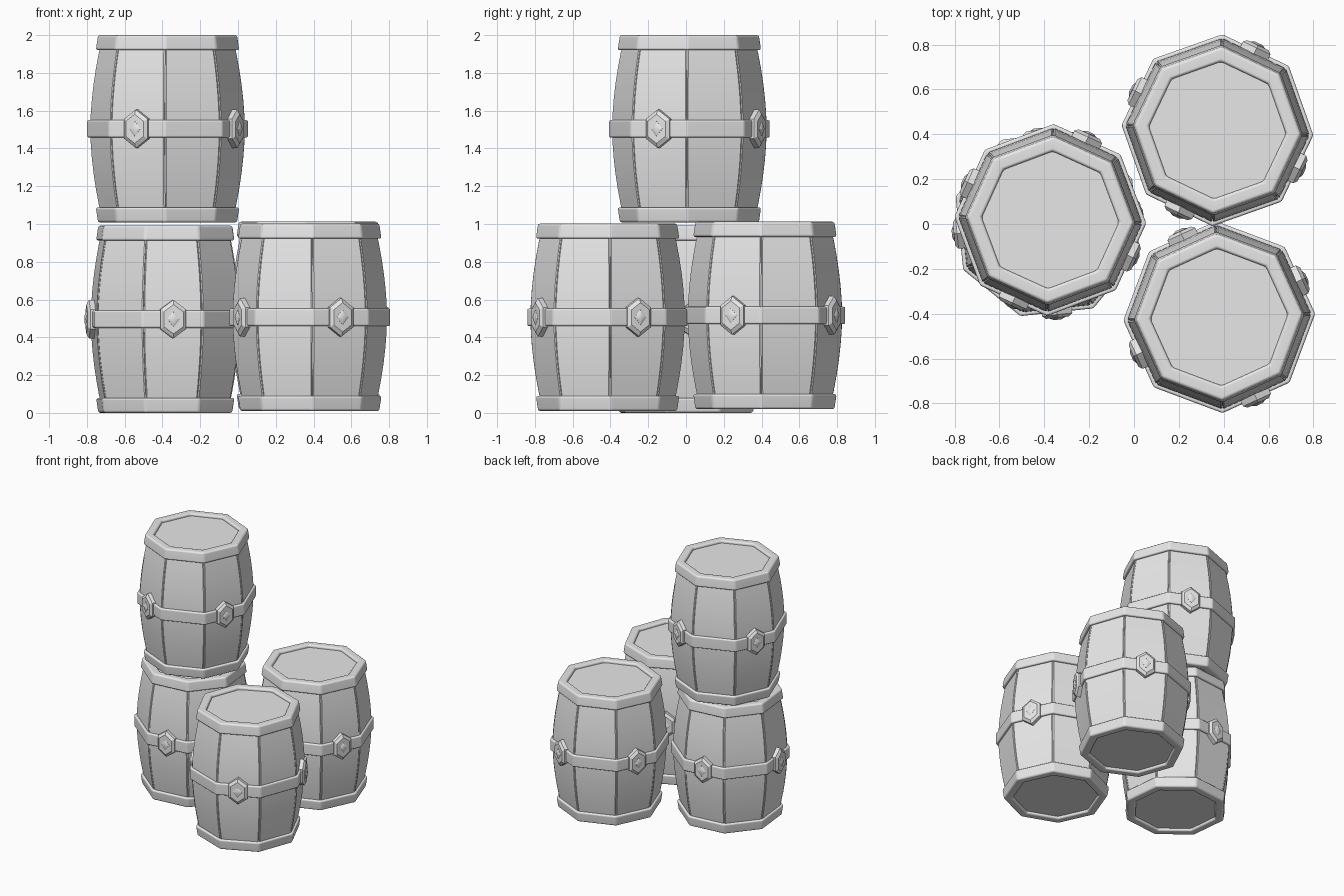
import bpy, bmesh, math
from mathutils import Vector, Matrix

cube = bpy.data.objects.get("Cube")
if cube:
    bpy.data.objects.remove(cube, do_unlink=True)

SIDES = 8
STEP = math.tau / SIDES
HALF = STEP / 2
HEIGHT = 0.992
MIDDLE = HEIGHT / 2

grey = bpy.data.materials.new("plain_grey")
grey.use_nodes = True
grey.diffuse_color = (0.8, 0.8, 0.8, 1)
grey.node_tree.nodes["Principled BSDF"].inputs["Base Color"].default_value = (0.8, 0.8, 0.8, 1)


def polar(radius, angle, z):
    return Vector((radius * math.cos(angle), radius * math.sin(angle), z))


def loft(bm, rows, caps=True):
    """Skin closed rows of points; cap the ends, or join last row to first."""
    rings = [[bm.verts.new(p) for p in row] for row in rows]
    n = len(rings[0])
    pairs = list(zip(rings, rings[1:]))
    if caps:
        bm.faces.new(rings[0])
        bm.faces.new(rings[-1])
    else:
        pairs.append((rings[-1], rings[0]))
    for a, b in pairs:
        for i in range(n):
            j = (i + 1) % n
            bm.faces.new((a[i], a[j], b[j], b[i]))


def revolve(bm, profile, caps=False):
    loft(bm, [[polar(r, k * STEP, z) for k in range(SIDES)] for r, z in profile], caps)


def finish(bm, name, bevel=0.0, segments=3):
    bmesh.ops.recalc_face_normals(bm, faces=bm.faces)
    if bevel:
        edges = [e for e in bm.edges if e.calc_face_angle(0) > math.radians(25)]
        bmesh.ops.bevel(bm, geom=edges, offset=bevel, segments=segments,
                        profile=0.5, affect='EDGES', clamp_overlap=True)
    mesh = bpy.data.meshes.new(name)
    bm.to_mesh(mesh)
    bm.free()
    mesh.materials.append(grey)
    return mesh


def body_radius(z):
    u = abs(z - MIDDLE) / MIDDLE
    return 0.412 - 0.066 * u ** 1.8


def make_staves():
    bm = bmesh.new()
    heights = [0.02 + (HEIGHT - 0.04) * i / 12 for i in range(13)]
    gap, chamfer = 0.003, 0.005
    for k in range(SIDES):
        mid = (k + 0.5) * STEP
        out, side = polar(1, mid, 0), polar(1, mid + math.pi / 2, 0)
        rows = []
        for z in heights:
            r = body_radius(z)
            depth, width = r * math.cos(HALF), r * math.sin(HALF) - gap
            half = [(depth - 0.02, width - 0.008), (depth - chamfer, width),
                    (depth, width - chamfer)]
            section = half + [(d, -w) for d, w in reversed(half)]
            rows.append([out * d + side * w + Vector((0, 0, z)) for d, w in section])
        loft(bm, rows)
    # Backing wall seen only through the gaps
    revolve(bm, [(body_radius(z) - 0.014, z) for z in heights], caps=True)
    return finish(bm, "staves")


def make_hoop(name, flip):
    bm = bmesh.new()
    profile = [(0.306, 0.0), (0.371, 0.0), (0.383, 0.08), (0.33, 0.08), (0.306, 0.04)]
    revolve(bm, [(r, HEIGHT - z if flip else z) for r, z in profile])
    return finish(bm, name, 0.013)


def make_band():
    bm = bmesh.new()
    low, high = MIDDLE - 0.046, MIDDLE + 0.046
    revolve(bm, [(0.395, low), (0.428, low), (0.428, high), (0.395, high)])
    return finish(bm, "middle_band", 0.01)


def make_studs():
    bm = bmesh.new()
    hexagon = [(0, 0.102), (-0.068, 0.052), (-0.068, -0.052),
               (0, -0.102), (0.068, -0.052), (0.068, 0.052)]
    diamond = [(0, 0.042), (-0.034, 0), (0, -0.042), (0.034, 0)]
    layers = [(hexagon, [(0.37, 1), (0.406, 1), (0.42, 0.76)]),
              (diamond, [(0.415, 1), (0.421, 1), (0.429, 0.5)])]
    for k in range(4):
        angle = k * math.pi / 2 - HALF
        out, side = polar(1, angle, 0), polar(1, angle + math.pi / 2, 0)
        for outline, levels in layers:
            loft(bm, [[out * d + side * x * s + Vector((0, 0, MIDDLE + z * s))
                       for x, z in outline] for d, s in levels])
    return finish(bm, "studs")


def make_lid(name, low, high):
    """Three boards split by two wavy seams."""
    bm = bmesh.new()
    radius, gap, count = 0.318, 0.0025, 12

    def corner(k):
        return polar(radius, k * STEP, 0)

    def seam(a, b, shift):
        p, q = corner(a), corner(b)
        across = Vector((p.y - q.y, q.x - p.x, 0)).normalized()
        return [p.lerp(q, i / count)
                + across * (shift + 0.012 * math.sin(math.tau * i / count))
                for i in range(count + 1)]

    boards = [
        seam(3, 6, -gap) + [corner(5), corner(4)],
        seam(3, 6, gap) + seam(2, 7, -gap)[::-1],
        seam(2, 7, gap) + [corner(8), corner(9)],
    ]
    for board in boards:
        loft(bm, [[p + Vector((0, 0, z)) for p in board] for z in (low, high)])
    # Backing disc under the seams
    third = (high - low) / 3
    revolve(bm, [(radius, low + third), (radius, high - third)], caps=True)
    return finish(bm, name)


parts = [
    make_staves(),
    make_hoop("bottom_hoop", False),
    make_hoop("top_hoop", True),
    make_band(),
    make_studs(),
    make_lid("bottom_lid", 0.022, 0.05),
    make_lid("top_lid", HEIGHT - 0.05, HEIGHT - 0.022),
]

# Barrel name, base position, turn in degrees
barrels = [
    ("lower_barrel", (-0.385, 0.0, 0.0), 28.5),
    ("upper_barrel", (-0.373, 0.018, 1.008), -2),
    ("back_barrel", (0.372, 0.418, 0.02), -3),
    ("front_barrel", (0.38, -0.415, 0.01), 47),
]
bpy.ops.object.select_all(action='DESELECT')
made = []
for barrel, base, turn in barrels:
    for mesh in parts:
        obj = bpy.data.objects.new(barrel + "_" + mesh.name, mesh)
        obj.matrix_world = Matrix.Translation(base) @ Matrix.Rotation(math.radians(turn), 4, 'Z')
        bpy.context.collection.objects.link(obj)
        obj.select_set(True)
        made.append(obj)
bpy.context.view_layer.objects.active = made[0]
bpy.ops.object.shade_smooth_by_angle(angle=math.radians(32))
for obj in made:
    weighted = obj.modifiers.new("weighted_normals", 'WEIGHTED_NORMAL')
    weighted.keep_sharp = True
